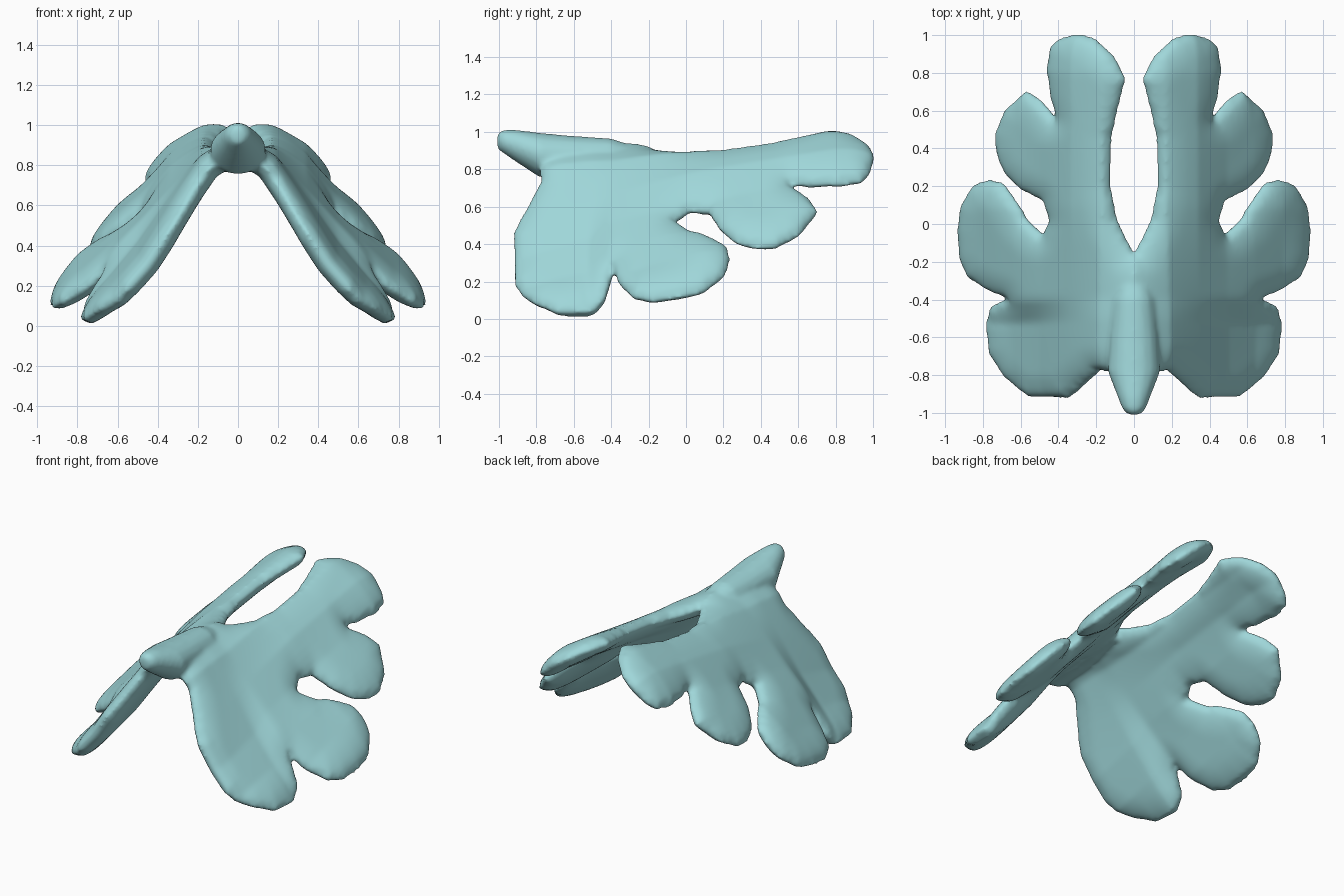
import bpy, bmesh, math
from mathutils import Vector
from mathutils.geometry import delaunay_2d_cdt

if "Cube" in bpy.data.objects:
    bpy.data.objects.remove(bpy.data.objects["Cube"])

# Right half of the plan outline, front centre round to the rear slot
HALF = [(0, -.80), (.18, -.78), (.34, -.925), (.56, -.92), (.69, -.81), (.77, -.69),
        (.79, -.53), (.76, -.43), (.67, -.39), (.76, -.36), (.88, -.29), (.93, -.18),
        (.94, -.03), (.92, .10), (.85, .21), (.77, .24), (.69, .22), (.62, .12),
        (.56, .02), (.48, -.05), (.45, .02), (.48, .12), (.60, .18), (.69, .27),
        (.73, .37), (.735, .48), (.69, .60), (.57, .71), (.49, .66), (.41, .56),
        (.44, .66), (.465, .82), (.445, .94), (.39, .99), (.30, 1.01), (.21, .99),
        (.10, .89), (.04, .77), (.08, .62), (.115, .46), (.12, .20), (.085, .02), (0, -.15)]
# Height of the mid surface: cross profiles over XS at stations in y
XS = [0, .15, .30, .45, .60, .75, .93]
STATIONS = [(-.85, [.88, .77, .53, .30, .13, .035, -.05]),
            (-.50, [.89, .80, .60, .39, .21, .045, 0]),
            (-.38, [.88, .80, .64, .48, .33, .18, .06]),
            (.10, [.87, .86, .75, .58, .46, .32, .13]),
            (.80, [1.0, .95, .86, .72, .55, .40, .20])]


def lerp_table(xs, vs, x):
    x = min(max(x, xs[0]), xs[-1])
    for i in range(len(xs) - 1):
        if x <= xs[i + 1]:
            t = (x - xs[i]) / (xs[i + 1] - xs[i])
            return vs[i] + (vs[i + 1] - vs[i]) * t


def height(x, y):
    return lerp_table([s[0] for s in STATIONS],
                      [lerp_table(XS, s[1], abs(x)) for s in STATIONS], y)


def edge_distance(p, loop):
    best = 9
    for a, b in zip(loop, loop[1:] + loop[:1]):
        ab = b - a
        t = min(max((p - a).dot(ab) / ab.length_squared, 0), 1)
        best = min(best, (p - a - ab * t).length)
    return best


# Lobed wings: triangulated outline, swollen to a rounded plate on the bent surface
corners = [Vector(p) for p in HALF] + [Vector((-x, y)) for x, y in HALF[-2:0:-1]]
loop = []
for a, b in zip(corners, corners[1:] + corners[:1]):
    n = max(1, round((b - a).length / .03))
    loop += [a.lerp(b, i / n) for i in range(n)]
grid = [Vector((i * .03, j * .03)) for i in range(-31, 32) for j in range(-31, 34)]
grid = [p for p in grid if edge_distance(p, corners) > .012]
pts, _, tris, *_ = delaunay_2d_cdt(loop + grid, [], [list(range(len(loop)))], 1, 1e-5)

bm = bmesh.new()
cache = {}


def plate_vert(i, side):
    p = pts[i]
    d = edge_distance(p, corners)
    key = (i, side if d > 1e-3 else 0)
    if key not in cache:
        e = .07
        nrm = Vector((height(p.x - e, p.y) - height(p.x + e, p.y),
                      height(p.x, p.y - e) - height(p.x, p.y + e), 2 * e)).normalized()
        h = .062 * math.sqrt(max(0, 1 - (1 - min(d / .15, 1)) ** 2))
        cache[key] = bm.verts.new(Vector((p.x, p.y, height(p.x, p.y))) + nrm * h * key[1])
    return cache[key]


for t in tris:
    bm.faces.new([plate_vert(i, 1) for i in t])
    bm.faces.new([plate_vert(i, -1) for i in reversed(t)])

# Nose: tapered loft of elliptical rings (y, centre z, half width, half height)
rings = []
for y, z, rx, rz in [(-1.01, .95, .03, .04), (-.98, .95, .062, .062), (-.92, .93, .085, .083),
                     (-.78, .875, .14, .12), (-.62, .87, .13, .11),
                     (-.40, .87, .11, .095), (-.17, .85, .04, .04)]:
    rings.append([bm.verts.new((rx * math.cos(k * math.tau / 16), y,
                                z + rz * math.sin(k * math.tau / 16))) for k in range(16)])
for a, b in zip(rings, rings[1:]):
    for k in range(16):
        bm.faces.new((a[k], a[k - 1], b[k - 1], b[k]))
bm.faces.new(rings[0])
bm.faces.new(rings[-1][::-1])
bmesh.ops.recalc_face_normals(bm, faces=bm.faces)

mesh = bpy.data.meshes.new("lobed_wings")
bm.to_mesh(mesh)
bm.free()
wings = bpy.data.objects.new("lobed_wings", mesh)
bpy.context.collection.objects.link(wings)

# Fuse nose and wings into one soft skin
remesh = wings.modifiers.new("fuse", 'REMESH')
remesh.mode = 'VOXEL'
remesh.voxel_size = .013
remesh.use_smooth_shade = True
soft = wings.modifiers.new("soften", 'SMOOTH')
soft.factor = .5
soft.iterations = 10

mat = bpy.data.materials.new("pale_teal")
mat.diffuse_color = (.35, .68, .70, 1)
mat.use_nodes = True
mat.node_tree.nodes["Principled BSDF"].inputs["Base Color"].default_value = mat.diffuse_color
mesh.materials.append(mat)
for p in mesh.polygons:
    p.use_smooth = True
